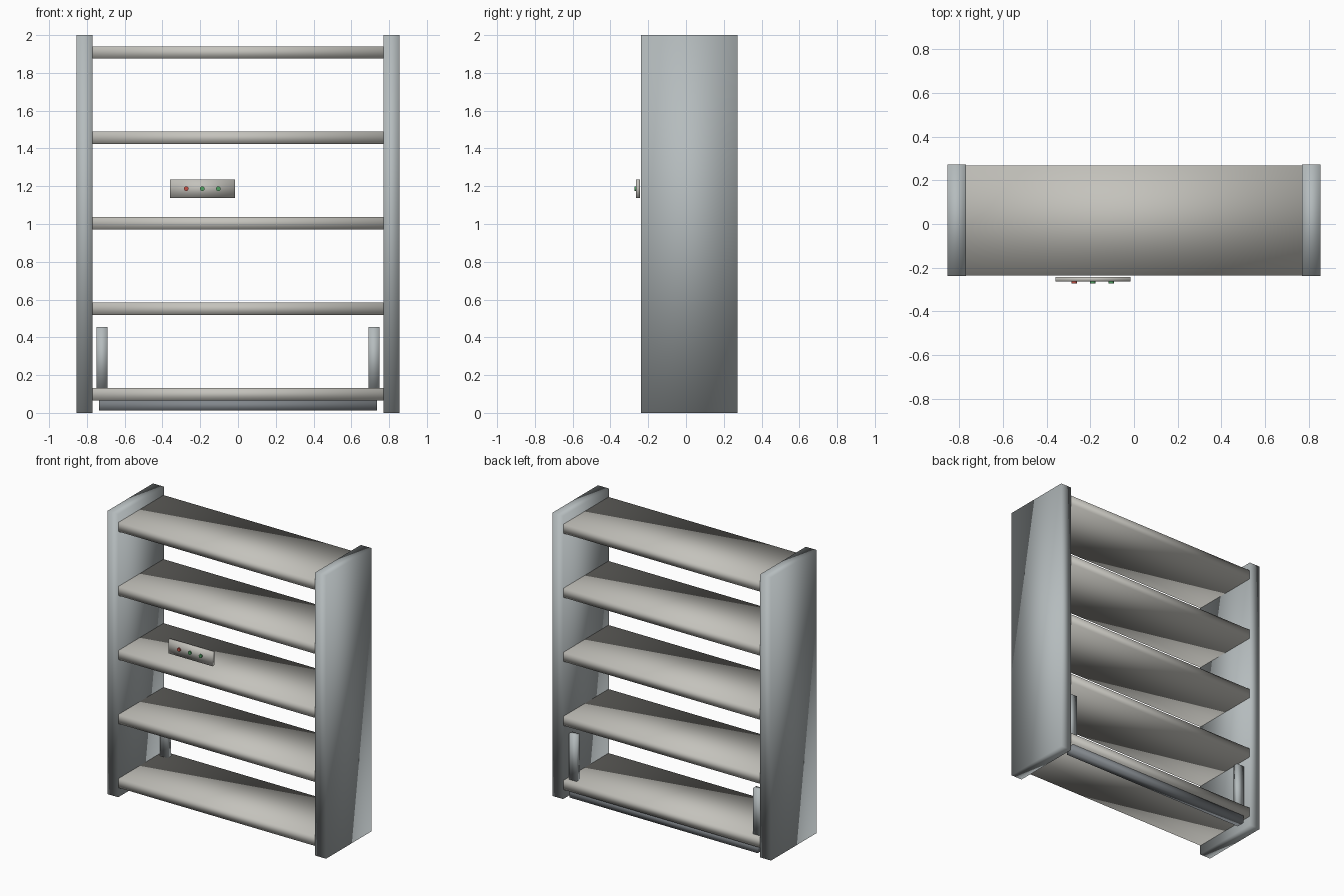
import bpy, math

if "Cube" in bpy.data.objects:
    bpy.data.objects.remove(bpy.data.objects["Cube"])


def material(name, rgb):
    m = bpy.data.materials.new(name)
    m.diffuse_color = (*rgb, 1)
    m.use_nodes = True
    m.node_tree.nodes["Principled BSDF"].inputs["Base Color"].default_value = m.diffuse_color
    return m


STEEL = material("panel_grey", (0.46, 0.50, 0.51))
SHELF = material("shelf_warm_grey", (0.55, 0.54, 0.50))
DARK = material("plinth_dark", (0.22, 0.24, 0.26))
RED = material("button_red", (0.55, 0.08, 0.06))
GREEN = material("button_green", (0.08, 0.35, 0.12))


def finish(ob, name, mat):
    ob.name = name
    ob.data.materials.append(mat)
    bpy.ops.object.transform_apply(location=False, rotation=True, scale=True)
    return ob


def box(name, x, y, z, mat):
    """Box from (min, max) ranges on each axis."""
    bpy.ops.mesh.primitive_cube_add(
        size=1, location=[(a + b) / 2 for a, b in (x, y, z)])
    ob = bpy.context.object
    ob.scale = [b - a for a, b in (x, y, z)]
    ob = finish(ob, name, mat)
    bpy.ops.object.shade_smooth()
    return ob


# Side panels and the rear uprights standing on the bottom shelf
for side, s in (("left", -1), ("right", 1)):
    box(side + "_side_panel", sorted((s * 0.77, s * 0.855)),
        (-0.238, 0.272), (0, 2), STEEL)
    box(side + "_rear_upright", sorted((s * 0.69, s * 0.75)),
        (0.20, 0.235), (0.128, 0.455), STEEL)

# Five evenly spaced shelves, housed into the side panels
for i in range(5):
    z = 0.066 + i * 0.4525
    box(f"shelf_{i + 1}", (-0.852, 0.852), (-0.235, 0.269),
        (z, z + 0.065), SHELF)

# Dark plinth bar under the bottom shelf at the back
box("plinth_bar", (-0.735, 0.735), (0.19, 0.25), (0.012, 0.067), DARK)

# Front control plate with three round buttons
box("control_plate", (-0.36, -0.015), (-0.264, -0.243), (1.137, 1.235), SHELF)
for i, mat in enumerate((RED, GREEN, GREEN)):
    bpy.ops.mesh.primitive_cylinder_add(
        vertices=16, radius=0.012, depth=0.014,
        location=(-0.274 + i * 0.085, -0.266, 1.187),
        rotation=(math.pi / 2, 0, 0))
    finish(bpy.context.object, f"button_{i + 1}", mat)
    bpy.ops.object.shade_smooth_by_angle(angle=math.radians(40))
